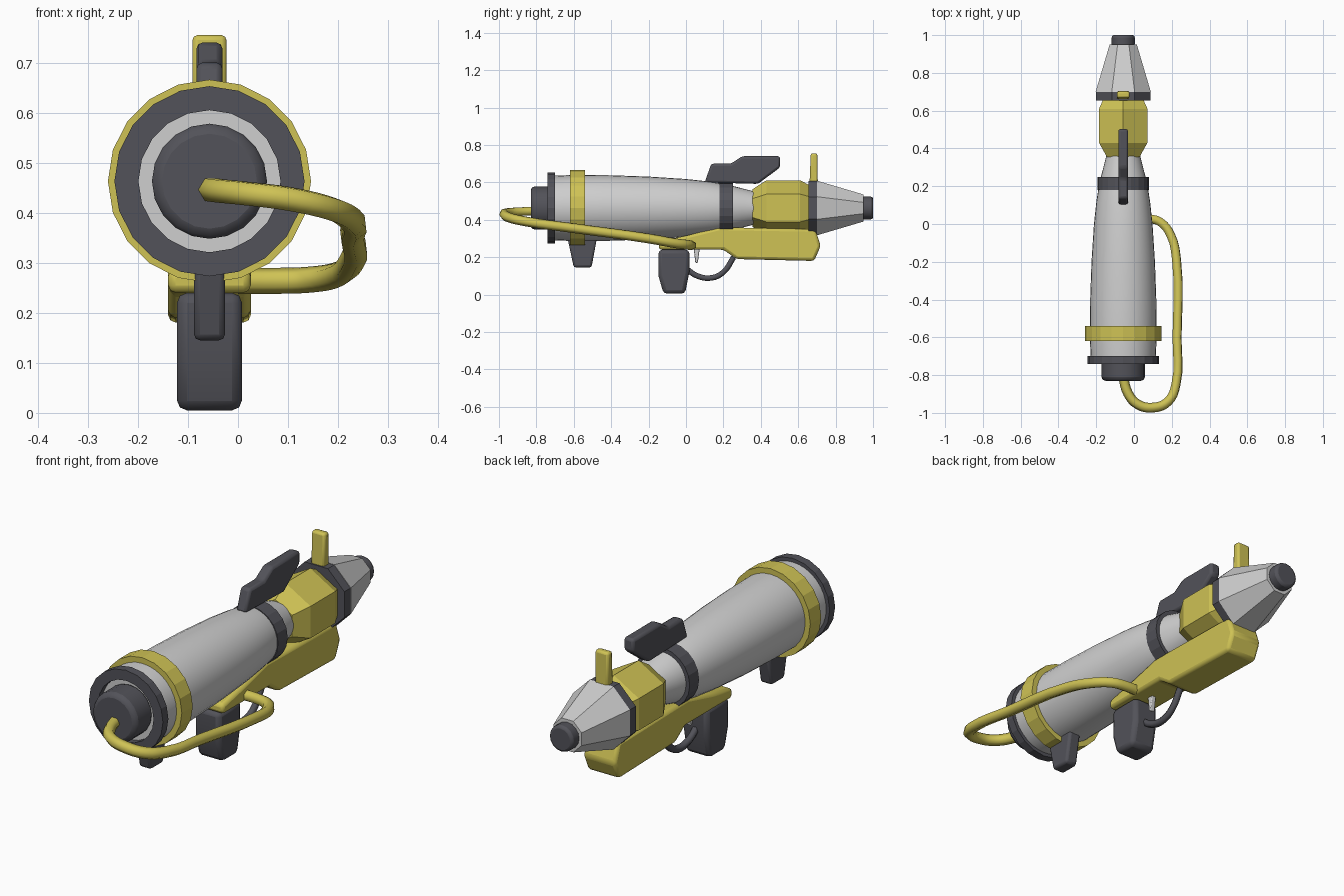
import bpy, bmesh, math
from mathutils import Vector

if "Cube" in bpy.data.objects:
    bpy.data.objects.remove(bpy.data.objects["Cube"], do_unlink=True)

CX, CZ = -0.057, 0.463  # barrel axis


def material(name, rgb):
    m = bpy.data.materials.new(name)
    m.use_nodes = True
    m.diffuse_color = (*rgb, 1)
    m.node_tree.nodes["Principled BSDF"].inputs["Base Color"].default_value = (*rgb, 1)
    return m


YELLOW = material("mustard yellow", (0.62, 0.54, 0.09))
DARK = material("charcoal grey", (0.085, 0.085, 0.1))
LIGHT = material("light grey", (0.62, 0.62, 0.62))


def finish(name, bm, mat, bevel=0, segments=2, angle=30):
    bmesh.ops.recalc_face_normals(bm, faces=bm.faces)
    me = bpy.data.meshes.new(name)
    bm.to_mesh(me)
    bm.free()
    me.materials.append(mat)
    ob = bpy.data.objects.new(name, me)
    bpy.context.collection.objects.link(ob)
    if bevel:
        mod = ob.modifiers.new("Bevel", 'BEVEL')
        mod.width, mod.segments = bevel, segments
        mod.limit_method, mod.angle_limit = 'ANGLE', math.radians(25)
    if angle:
        bpy.ops.object.select_all(action='DESELECT')
        ob.select_set(True)
        bpy.context.view_layer.objects.active = ob
        bpy.ops.object.shade_smooth_by_angle(angle=math.radians(angle))
    return ob


def lathe(name, profile, mat, sides=20, turn=0.0, closed=False, angle=0, bevel=0):
    """Spin (y, radius) points around the barrel axis; cap or close the ends."""
    bm = bmesh.new()
    rings = []
    for y, r in profile:
        a = [2 * math.pi * (i + turn) / sides for i in range(sides)]
        rings.append([bm.verts.new((CX + r * math.cos(t), y, CZ + r * math.sin(t))) for t in a])
    pairs = list(zip(rings, rings[1:]))
    if closed:
        pairs.append((rings[-1], rings[0]))
    else:
        bm.faces.new(rings[0])
        bm.faces.new(rings[-1])
    for p, q in pairs:
        for i in range(sides):
            j = (i + 1) % sides
            bm.faces.new((p[i], p[j], q[j], q[i]))
    return finish(name, bm, mat, bevel, angle=angle)


def plate(name, outline, half, mat, bevel, x=CX):
    """Extrude a (y, z) side outline across the width."""
    bm = bmesh.new()
    face = bm.faces.new([bm.verts.new((x - half, y, z)) for y, z in outline])
    out = bmesh.ops.extrude_face_region(bm, geom=[face])
    moved = [v for v in out["geom"] if isinstance(v, bmesh.types.BMVert)]
    bmesh.ops.translate(bm, verts=moved, vec=(2 * half, 0, 0))
    return finish(name, bm, mat, bevel)


def tube(name, points, radius, mat):
    cu = bpy.data.curves.new(name, 'CURVE')
    cu.dimensions = '3D'
    cu.bevel_depth, cu.bevel_resolution = radius, 1
    cu.use_fill_caps = True
    cu.resolution_u = 4
    sp = cu.splines.new('BEZIER')
    sp.bezier_points.add(len(points) - 1)
    for bp, p in zip(sp.bezier_points, points):
        bp.co = Vector(p)
        bp.handle_left_type = bp.handle_right_type = 'AUTO'
    cu.materials.append(mat)
    ob = bpy.data.objects.new(name, cu)
    bpy.context.collection.objects.link(ob)
    return ob


# Tank and its bands
lathe("tank", [(-0.71, 0.172), (-0.6, 0.177), (-0.4, 0.175), (-0.2, 0.168), (0, 0.155),
               (0.12, 0.142), (0.22, 0.126), (0.3, 0.105), (0.38, 0.085)], LIGHT, 32, angle=40)
lathe("rear_rim", [(-0.74, 0.19), (-0.7, 0.19), (-0.7, 0.142), (-0.74, 0.142)], DARK, 20, closed=True)
lathe("rear_cap", [(-0.7, 0.115), (-0.83, 0.115)], DARK, 20, angle=40, bevel=0.02)
lathe("rear_band", [(-0.62, 0.203), (-0.54, 0.203), (-0.54, 0.165), (-0.62, 0.165)], YELLOW, 20, closed=True)
lathe("front_band", [(0.18, 0.137), (0.25, 0.137), (0.25, 0.1), (0.18, 0.1)], DARK, 20, closed=True)

# Nose
lathe("hex_housing", [(0.355, 0.1), (0.43, 0.148), (0.61, 0.148), (0.66, 0.122)], YELLOW, 6, turn=0.5)
lathe("nose_collar", [(0.655, 0.156), (0.7, 0.156)], DARK, 8, turn=0.5)
lathe("nose_cone", [(0.7, 0.158), (0.95, 0.078)], LIGHT, 8, turn=0.5)
lathe("nozzle_tip", [(0.94, 0.061), (1.0, 0.061)], DARK, 16, angle=40, bevel=0.012)

# Sights
plate("front_sight", [(0.66, 0.58), (0.705, 0.58), (0.702, 0.755), (0.667, 0.755)], 0.034, YELLOW, 0.01)
plate("rear_sight", [(0.1, 0.6), (0.135, 0.7), (0.24, 0.7), (0.3, 0.74), (0.503, 0.74),
                     (0.503, 0.68), (0.385, 0.592)], 0.026, DARK, 0.012)

# Lower body, grip and rear handle
plate("lower_body", [(-0.145, 0.24), (-0.145, 0.285), (0, 0.315), (0.18, 0.36), (0.69, 0.35),
                     (0.72, 0.26), (0.685, 0.18), (0.27, 0.19), (0.2, 0.24)], 0.0825, YELLOW, 0.015)
plate("grip", [(-0.147, 0.24), (0.018, 0.24), (0.018, 0.12), (-0.005, 0.005),
               (-0.12, 0.005), (-0.147, 0.1)], 0.065, DARK, 0.02)
plate("rear_handle", [(-0.635, 0.31), (-0.475, 0.31), (-0.505, 0.145), (-0.6, 0.145)], 0.031, DARK, 0.012)

# Trigger and guard
plate("trigger", [(0.04, 0.26), (0.075, 0.26), (0.063, 0.17), (0.05, 0.17)], 0.012, LIGHT, 0.004)
tube("trigger_guard", [(CX, 0, 0.14), (CX, 0.06, 0.1), (CX, 0.14, 0.09), (CX, 0.2, 0.12),
                       (CX, 0.255, 0.2)], 0.017, DARK)

# Hose looping from the rear cap to the lower body
tube("hose", [(-0.06, -0.8, 0.447), (-0.03, -0.9, 0.443), (0.02, -0.955, 0.438), (0.1, -0.972, 0.428),
              (0.18, -0.94, 0.41), (0.222, -0.85, 0.39), (0.228, -0.6, 0.355), (0.226, -0.2, 0.3),
              (0.195, -0.06, 0.275), (0.14, 0.01, 0.266), (0.08, 0.028, 0.264), (0, 0.03, 0.264)],
     0.026, YELLOW)
